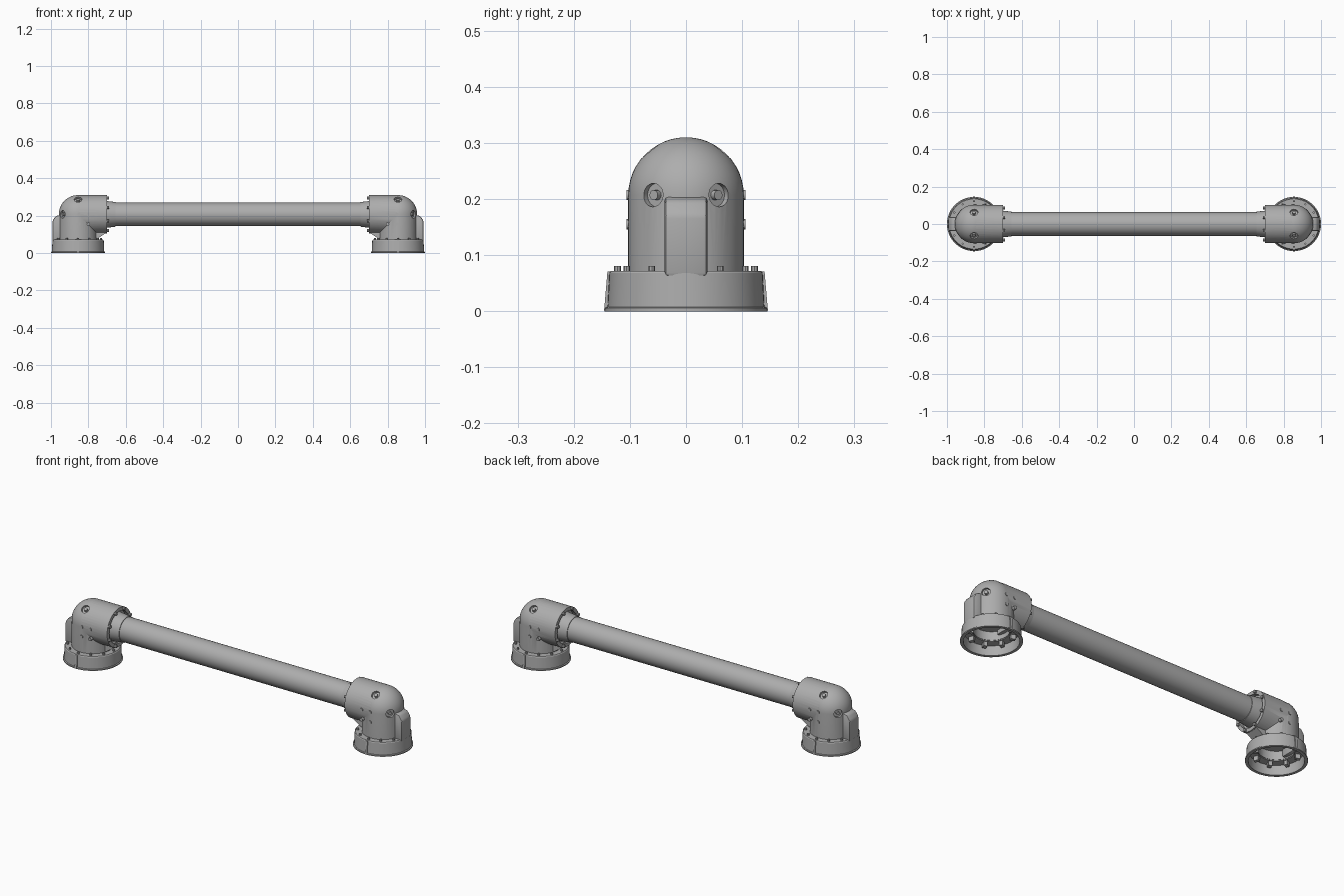
import bpy, bmesh, math
from mathutils import Matrix, Vector

if "Cube" in bpy.data.objects:
    bpy.data.objects.remove(bpy.data.objects["Cube"])

grey = bpy.data.materials.new("metal_grey")
grey.use_nodes = True
colour = (0.42, 0.42, 0.42, 1)
grey.diffuse_color = colour
grey.node_tree.nodes["Principled BSDF"].inputs["Base Color"].default_value = colour

CX, AXIS_Z, R = 0.855, 0.207, 0.103   # fitting centre, pipe height, elbow radius
UP, ALONG = Vector((0, 0, 1)), Vector((1, 0, 0))


def finish(name, bm, smooth=True):
    bmesh.ops.recalc_face_normals(bm, faces=bm.faces)
    me = bpy.data.meshes.new(name)
    bm.to_mesh(me)
    bm.free()
    me.materials.append(grey)
    ob = bpy.data.objects.new(name, me)
    bpy.context.collection.objects.link(ob)
    if smooth:
        shade(ob)
    return ob


def activate(ob):
    bpy.ops.object.select_all(action='DESELECT')
    ob.select_set(True)
    bpy.context.view_layer.objects.active = ob


def shade(ob):
    activate(ob)
    bpy.ops.object.shade_smooth_by_angle(angle=math.radians(32))


def add_rod(bm, centre, axis, radius, length, sides=48, radius2=None):
    turn = Vector(axis).to_track_quat('Z', 'Y').to_matrix().to_4x4()
    bmesh.ops.create_cone(bm, cap_ends=True, segments=sides, radius1=radius,
                          radius2=radius if radius2 is None else radius2, depth=length,
                          matrix=Matrix.Translation(centre) @ turn)


def rod(name, *args, **kw):
    bm = bmesh.new()
    add_rod(bm, *args, **kw)
    return finish(name, bm)


def lathe(name, profile, closed, centre):
    bm = bmesh.new()
    vs = [bm.verts.new((r, 0, z)) for r, z in profile]
    pairs = list(zip(vs, vs[1:])) + ([(vs[-1], vs[0])] if closed else [])
    edges = [bm.edges.new(p) for p in pairs]
    bmesh.ops.spin(bm, geom=vs + edges, cent=(0, 0, 0), axis=UP,
                   angle=math.tau, steps=48, use_duplicate=False)
    bmesh.ops.remove_doubles(bm, verts=bm.verts, dist=0.0001)
    bmesh.ops.translate(bm, verts=bm.verts, vec=centre)
    return finish(name, bm)


def prism(name, points, half, bevel=0):
    bm = bmesh.new()
    face = bm.faces.new([bm.verts.new((x, -half, z)) for x, z in points])
    out = bmesh.ops.extrude_face_region(bm, geom=[face])["geom"]
    bmesh.ops.translate(bm, vec=(0, 2 * half, 0),
                        verts=[g for g in out if isinstance(g, bmesh.types.BMVert)])
    if bevel:
        bmesh.ops.bevel(bm, geom=bm.edges[:], offset=bevel, segments=2,
                        profile=0.5, affect='EDGES')
    return finish(name, bm)


def combine(ob, other, operation):
    mod = ob.modifiers.new(operation.lower(), 'BOOLEAN')
    mod.operation, mod.object, mod.solver = operation, other, 'EXACT'
    activate(ob)
    bpy.ops.object.modifier_apply(modifier=mod.name)
    bpy.data.objects.remove(other)


end_parts = []

# Hollow round foot with a lip at the floor
end_parts.append(lathe("foot", [
    (0.130, 0), (0.145, 0), (0.145, 0.006), (0.140, 0.008), (0.137, 0.068),
    (0.134, 0.072), (0.090, 0.072), (0.085, 0.050), (0.127, 0.050)], True, (CX, 0, 0)))

# Domed elbow body: upright barrel joined to a level barrel
dome = [(R * math.cos(a), AXIS_Z + R * math.sin(a))
        for a in (math.pi / 2 * i / 12 for i in range(13))]
dome[-1] = (0, AXIS_Z + R)
body = lathe("elbow_body", [(0, 0.055), (R, 0.055)] + dome, False, (CX, 0, 0))
combine(body, rod("level_barrel", (0.7775, 0, AXIS_Z), ALONG, R - 0.0004, 0.155), 'UNION')
combine(body, rod("foot_bore", (CX, 0, 0.07), UP, 0.084, 0.06), 'DIFFERENCE')
combine(body, rod("pipe_bore", (0.70, 0, AXIS_Z), ALONG, 0.084, 0.04), 'DIFFERENCE')

# Counterbored screw pockets in the dome, each with a screw head
pockets = [Vector(d).normalized() for s in (-1, 1)
           for d in ((0.82, 0.58 * s, 0), (0, 0.62 * s, 0.78))]
centre = Vector((CX, 0, AXIS_Z))
for d in pockets:
    combine(body, rod("pocket_cutter", centre + d * R, d, 0.021, 0.028, sides=24), 'DIFFERENCE')
shade(body)
end_parts.append(body)

bm = bmesh.new()
for d in pockets:
    add_rod(bm, centre + d * (R - 0.010), d, 0.009, 0.014, sides=12)
end_parts.append(finish("pocket_screws", bm))

# Four screws on each flank
bm = bmesh.new()
for side in (-1, 1):
    for x in (0.80, 0.85):
        for z in (0.155, 0.207):
            add_rod(bm, (x, side * 0.098, z), (0, 1, 0), 0.009, 0.016, sides=12)
end_parts.append(finish("flank_screws", bm))

# Bolts on top of the foot and around the pipe flange
bm = bmesh.new()
for i in range(1, 12):
    a = math.tau * i / 12
    add_rod(bm, (CX + 0.122 * math.cos(a), 0.122 * math.sin(a), 0.074), UP, 0.006, 0.014, sides=8)
end_parts.append(finish("foot_bolts", bm))

bm = bmesh.new()
for i in range(8):
    a = math.tau * (i + 0.5) / 8
    add_rod(bm, (0.698, 0.0935 * math.cos(a), AXIS_Z + 0.0935 * math.sin(a)),
            ALONG, 0.008, 0.016, sides=8)
end_parts.append(finish("flange_bolts", bm))

# Lugs hanging inside the hollow foot
bm = bmesh.new()
for i in range(8):
    turn = Matrix.Rotation(math.tau * (i + 0.5) / 8, 4, 'Z')
    bmesh.ops.create_cube(bm, size=1, matrix=Matrix.Translation((CX, 0, 0.04)) @ turn
                          @ Matrix.Translation((0.102, 0, 0))
                          @ Matrix.Diagonal((0.024, 0.018, 0.026, 1)))
end_parts.append(finish("inner_lugs", bm, smooth=False))

# Outer upright rib, inner corner web and the thin seams on the foot
end_parts.append(prism("outer_rib", [(0.92, 0.062), (0.992, 0.062), (0.992, 0.172),
                                     (0.975, 0.198), (0.92, 0.212)], 0.038, 0.007))
end_parts.append(prism("corner_web", [(0.705, 0.108), (0.75, 0.078), (0.79, 0.078),
                                      (0.79, 0.13), (0.71, 0.13)], 0.036))
bm = bmesh.new()
for side in (-1, 1):
    ring = [bm.verts.new((CX + x, side * y, z)) for x in (-0.006, 0.006)
            for y, z in ((0.132, 0.001), (0.146, 0.001), (0.140, 0.071), (0.132, 0.071))]
    bmesh.ops.convex_hull(bm, input=ring)
end_parts.append(finish("foot_seams", bm, smooth=False))

# Tapered collar where the pipe enters
end_parts.append(rod("pipe_collar", (0.69, 0, AXIS_Z), ALONG, 0.066, 0.07, radius2=0.074))

# Mirror the whole end fitting to the other side
for ob in end_parts:
    base = ob.name
    ob.name = "left_" + base
    me = ob.data.copy()
    me.transform(Matrix.Diagonal((-1, 1, 1, 1)))
    me.flip_normals()
    twin = bpy.data.objects.new("right_" + base, me)
    bpy.context.collection.objects.link(twin)

# Long grip pipe
rod("grip_pipe", (0, 0, AXIS_Z), ALONG, 0.063, 1.46)
